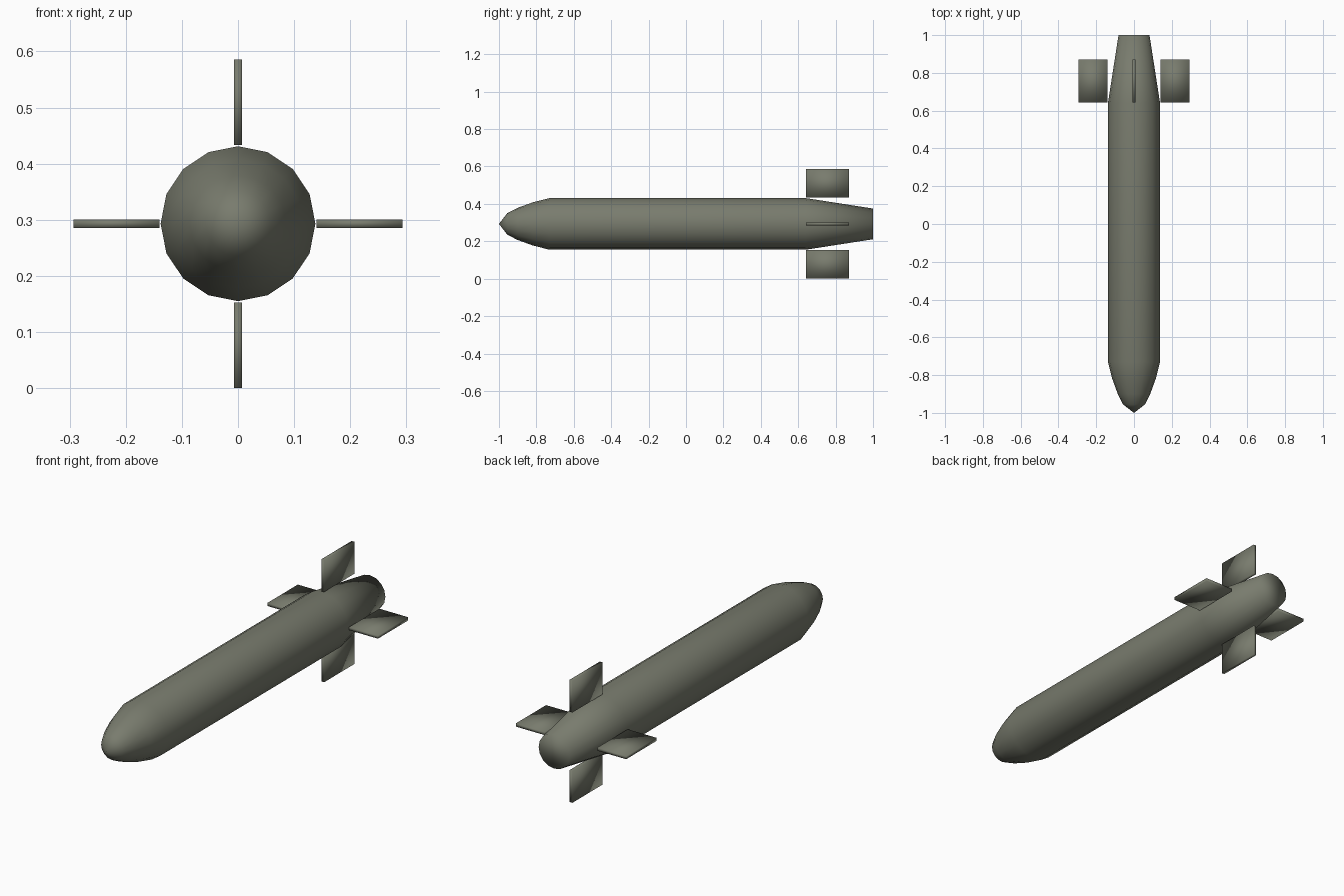
import bpy, bmesh
from math import pi, sin, cos
from mathutils import Matrix, Vector

if "Cube" in bpy.data.objects:
    bpy.data.objects.remove(bpy.data.objects["Cube"])

AXIS_Z = 0.293   # height of the body's centre line
SIDES = 16

mat = bpy.data.materials.new("olive_grey")
mat.diffuse_color = (0.19, 0.20, 0.155, 1)
mat.use_nodes = True
mat.node_tree.nodes["Principled BSDF"].inputs["Base Color"].default_value = mat.diffuse_color


def finish(name, bm):
    bmesh.ops.recalc_face_normals(bm, faces=bm.faces)
    for f in bm.faces:
        f.smooth = True
    mesh = bpy.data.meshes.new(name)
    bm.to_mesh(mesh)
    bm.free()
    mesh.materials.append(mat)
    ob = bpy.data.objects.new(name, mesh)
    bpy.context.collection.objects.link(ob)
    return ob


# Body: pointed nose, straight tube, tapered tail with closed end (y, radius)
profile = [(-0.955, 0.058), (-0.90, 0.086), (-0.82, 0.115),
           (-0.73, 0.138), (0.64, 0.138), (1.0, 0.082)]
bm = bmesh.new()
rings = [[bm.verts.new((r * cos(2 * pi * i / SIDES), y,
                        AXIS_Z + r * sin(2 * pi * i / SIDES)))
          for i in range(SIDES)] for y, r in profile]
tip = bm.verts.new((0, -1, AXIS_Z))
for i in range(SIDES):
    j = (i + 1) % SIDES
    bm.faces.new((tip, rings[0][i], rings[0][j]))
    for a, b in zip(rings, rings[1:]):
        bm.faces.new((a[i], b[i], b[j], a[j]))
bm.faces.new(rings[-1])
finish("body", bm)

# Tail fins: four thin plates around the tail
for k, side in enumerate(("right", "upper", "left", "lower")):
    bm = bmesh.new()
    bmesh.ops.create_cube(bm, size=1)
    bmesh.ops.scale(bm, vec=Vector((0.153, 0.23, 0.015)), verts=bm.verts)
    bmesh.ops.translate(bm, vec=Vector((0.2165, 0.757, 0)), verts=bm.verts)
    turn = Matrix.Translation((0, 0, AXIS_Z)) @ Matrix.Rotation(-k * pi / 2, 4, 'Y')
    bmesh.ops.transform(bm, matrix=turn, verts=bm.verts)
    finish(side + "_fin", bm)
